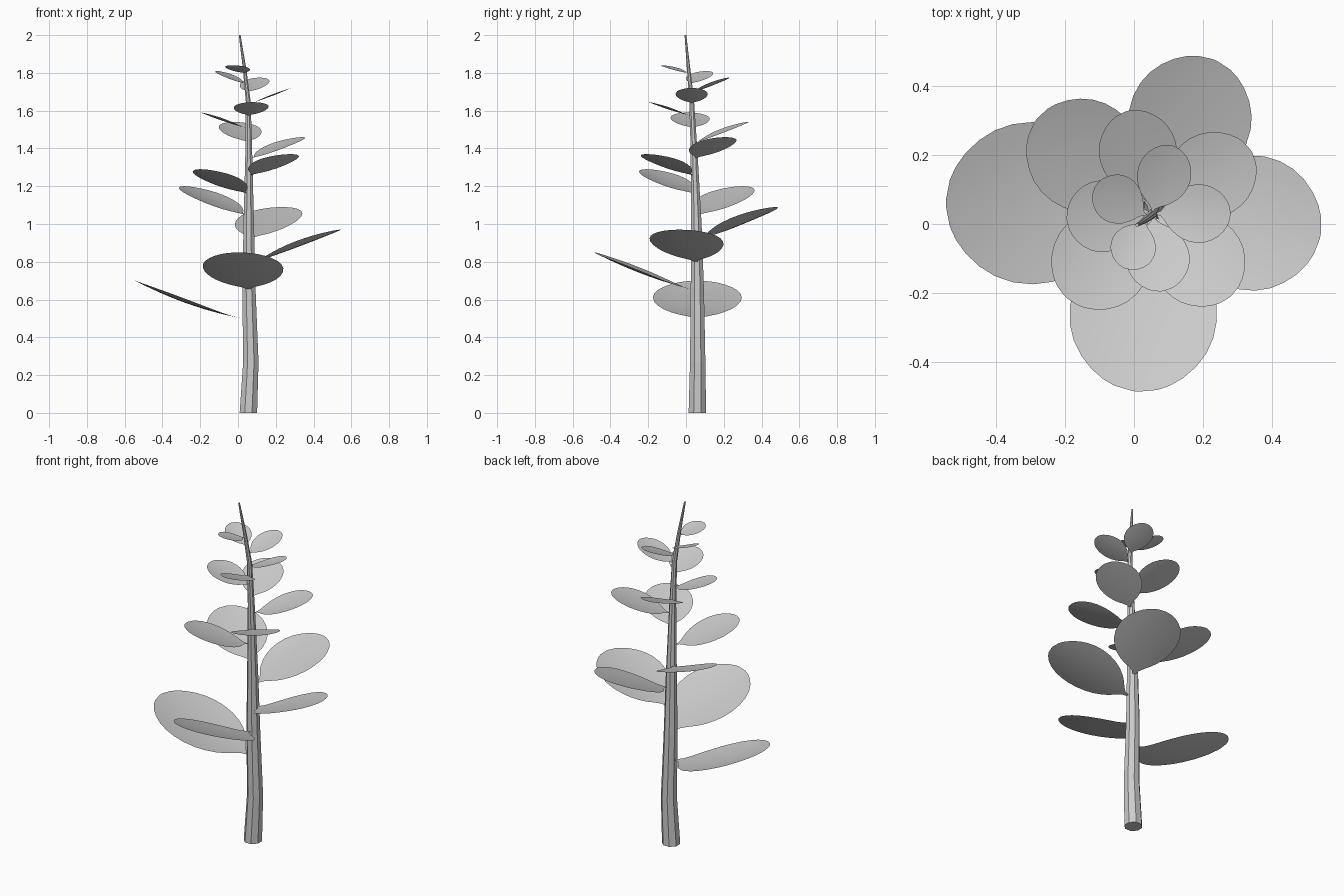
import bpy, bmesh, math
from mathutils import Vector

if "Cube" in bpy.data.objects:
    bpy.data.objects.remove(bpy.data.objects["Cube"])


def finish(name, bm, smooth):
    me = bpy.data.meshes.new(name)
    bm.normal_update()
    bm.to_mesh(me)
    bm.free()
    for p in me.polygons:
        p.use_smooth = smooth
    ob = bpy.data.objects.new(name, me)
    bpy.context.collection.objects.link(ob)
    return ob


def interp(table, t):
    for a, b in zip(table, table[1:]):
        if t <= b[0]:
            f = (t - a[0]) / (b[0] - a[0])
            return [p + (q - p) * f for p, q in zip(a[1:], b[1:])]
    return list(table[-1][1:])


# Stem path: z, x, y, radius
STEM = [(0, .055, .06, .050), (.27, .068, .062, .044), (.65, .058, .06, .038),
        (1.0, .057, .055, .030), (1.4, .057, .042, .019), (1.65, .054, .030, .014),
        (1.82, .035, .014, .010), (2.0, .009, -.003, .005)]

# Tapered eight-sided stem
bm = bmesh.new()
rings = []
for z, x, y, r in STEM:
    rings.append([bm.verts.new((x + r * math.cos((k + .5) * math.pi / 4),
                                y + r * math.sin((k + .5) * math.pi / 4), z))
                  for k in range(8)])
for a, b in zip(rings, rings[1:]):
    for k in range(8):
        n = (k + 1) % 8
        bm.faces.new((a[k], a[n], b[n], b[k]))
bm.faces.new(rings[0][::-1])
bm.faces.new(rings[-1])
finish("stem", bm, False)

# Leaf half-width along its length (fraction of the maximum)
WIDTH = [(0, .04), (.05, .09), (.10, .24), (.15, .43), (.2, .58), (.28, .76),
         (.36, .88), (.46, .97), (.56, 1), (.66, .975), (.75, .90), (.83, .78),
         (.9, .62), (.95, .45), (.98, .29), (1, .04)]


def leaf(name, tip, base_z, half_w, sag):
    """Rounded, gently cupped blade from the stem surface to its tip."""
    x, y, r = interp(STEM, base_z)
    tip = Vector(tip)
    out = Vector((tip.x - x, tip.y - y, 0)).normalized()
    base = Vector((x, y, base_z)) + out * r * .9
    side = Vector((-out.y, out.x, 0))
    length = (tip - base).length
    bm = bmesh.new()
    rows = []
    for t, w in WIDTH:
        centre = base.lerp(tip, t)
        centre.z -= sag * length * 4 * t * (1 - t)
        row = []
        for k in range(-5, 6):
            s = k / 5 * w
            p = centre + side * s * half_w
            p.z += .09 * half_w * s * s
            row.append(bm.verts.new(p))
        rows.append(row)
    for a, b in zip(rows, rows[1:]):
        for k in range(10):
            bm.faces.new((a[k], b[k], b[k + 1], a[k + 1]))
    bm.normal_update()
    if sum(f.normal.z for f in bm.faces) < 0:
        bmesh.ops.reverse_faces(bm, faces=bm.faces[:])
    finish(name, bm, True)


# Leaves spiralling up: tip, base height, half width, sag
LEAVES = [((-.545, .06, .70), .50, .235, .04), ((.005, -.485, .85), .655, .214, .03),
          ((.54, -.035, .97), .80, .196, .01), ((.235, .475, 1.09), .925, .178, .01),
          ((-.285, .30, 1.20), 1.05, .162, .02), ((-.20, -.21, 1.29), 1.165, .143, .02),
          ((.28, -.21, 1.37), 1.26, .132, .01), ((.341, .21, 1.46), 1.35, .123, .01),
          ((-.02, .327, 1.54), 1.435, .113, .01), ((-.195, .012, 1.59), 1.51, .104, .02),
          ((.08, -.195, 1.645), 1.575, .092, .02), ((.28, .03, 1.72), 1.64, .085, .02),
          ((.115, .226, 1.775), 1.70, .078, .02), ((-.113, .108, 1.81), 1.745, .071, .02),
          ((-.03, -.127, 1.84), 1.80, .066, .02)]
for i, spec in enumerate(LEAVES):
    leaf(f"leaf_{i + 1}", *spec)
